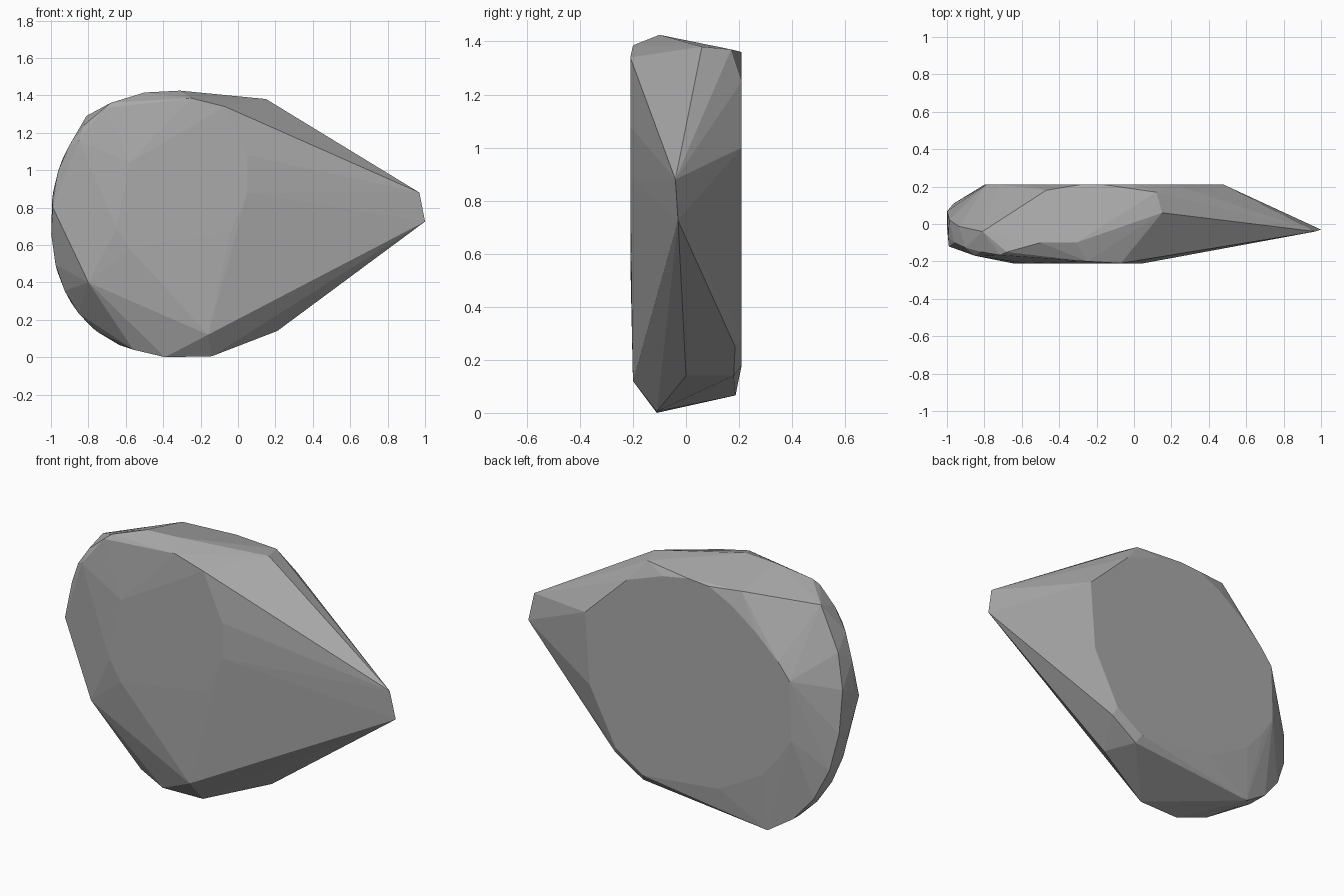
import bpy
import bmesh
import math

FRONT_DEPTH = -0.21
BACK_DEPTH = 0.21


def remove_default_cube():
    cube = bpy.data.objects.get("Cube")
    if cube:
        bpy.data.objects.remove(cube, do_unlink=True)


def make_material(name, colour):
    material = bpy.data.materials.new(name)
    material.use_nodes = True
    material.diffuse_color = colour
    shader = material.node_tree.nodes["Principled BSDF"]
    shader.inputs["Base Color"].default_value = colour
    shader.inputs["Roughness"].default_value = 0.9
    return material


def flat_outline(outline, depth):
    """Place an (x, z) outline on an upright plane."""
    return [(x, depth, z) for x, z in outline]


def rounded_end(depth_at_ground, steps):
    """Rim around the blunt end, leaning forward as it rises."""
    points = []
    for step in range(steps + 1):
        angle = math.radians(-66 + 124 * step / steps)
        power = 2 / 2.2
        x = -0.35 - 0.65 * math.cos(angle) ** power
        rise = math.copysign(abs(math.sin(angle)) ** power, angle)
        z = 0.72 + 0.71 * rise
        points.append((x, depth_at_ground - 0.2 * z, z))
    return points


def hull_object(name, points, material):
    """Wrap the points in a faceted stone shell with clean flat faces."""
    mesh = bpy.data.meshes.new(name)
    bm = bmesh.new()
    for point in points:
        bm.verts.new(point)
    result = bmesh.ops.convex_hull(bm, input=list(bm.verts))
    unused = set(result["geom_interior"]) | set(result["geom_unused"])
    loose = [item for item in unused if isinstance(item, bmesh.types.BMVert)]
    bmesh.ops.delete(bm, geom=loose, context="VERTS")
    bmesh.ops.dissolve_limit(
        bm,
        angle_limit=math.radians(1),
        verts=list(bm.verts),
        edges=list(bm.edges),
    )
    bmesh.ops.recalc_face_normals(bm, faces=list(bm.faces))
    bm.to_mesh(mesh)
    bm.free()
    mesh.materials.append(material)
    stone = bpy.data.objects.new(name, mesh)
    bpy.context.scene.collection.objects.link(stone)
    return stone


remove_default_cube()
stone_grey = make_material("stone grey", (0.4, 0.4, 0.4, 1))

# Broad flat back
back_face = flat_outline([
    (.48, 1), (.22, 1.25), (0, 1.33), (-.16, 1.36), (-.29, 1.35),
    (-.43, 1.28), (-.58, 1.17), (-.72, 1.04), (-.79, .95), (-.8, .62),
    (-.73, .51), (-.62, .38), (-.35, .23), (-.13, .22), (.12, .18),
    (.29, .29), (.45, .6),
], BACK_DEPTH)

# Smaller flat front
front_face = flat_outline([
    (-.58, 1.04), (-.07, 1.34), (.05, 1.08), (.05, .88),
    (-.04, .67), (-.58, .58), (-.65, .69),
], FRONT_DEPTH)

# Pointed tip
tip = [(1, -.03, .725), (.97, -.04, .88)]

# Crown
crown = [
    (.15, .06, 1.38), (.12, .17, 1.37), (-.47, .18, 1.36),
    (-.31, -.1, 1.425), (-.5, -.1, 1.415), (-.68, -.15, 1.36),
    (-.25, -.2, 1.385), (-.81, -.04, 1.29),
]

# Underside
underside = [
    (-.16, -.2, .12), (-.39, -.11, 0), (-.14, -.11, .005),
    (.21, 0, .14), (.14, .18, .14), (.31, .185, .25), (-.56, -.06, .04),
]

# Front bevel around the blunt end
front_bevel = [(-.99, -.12, .8), (-.85, -.17, 1.16), (-.8, -.16, .4)]

# Two rims form the band on the blunt end
band = rounded_end(0.1, 10) + rounded_end(0.2, 8)

hull_object(
    "faceted_rock",
    back_face + front_face + tip + crown + underside + front_bevel + band,
    stone_grey,
)
